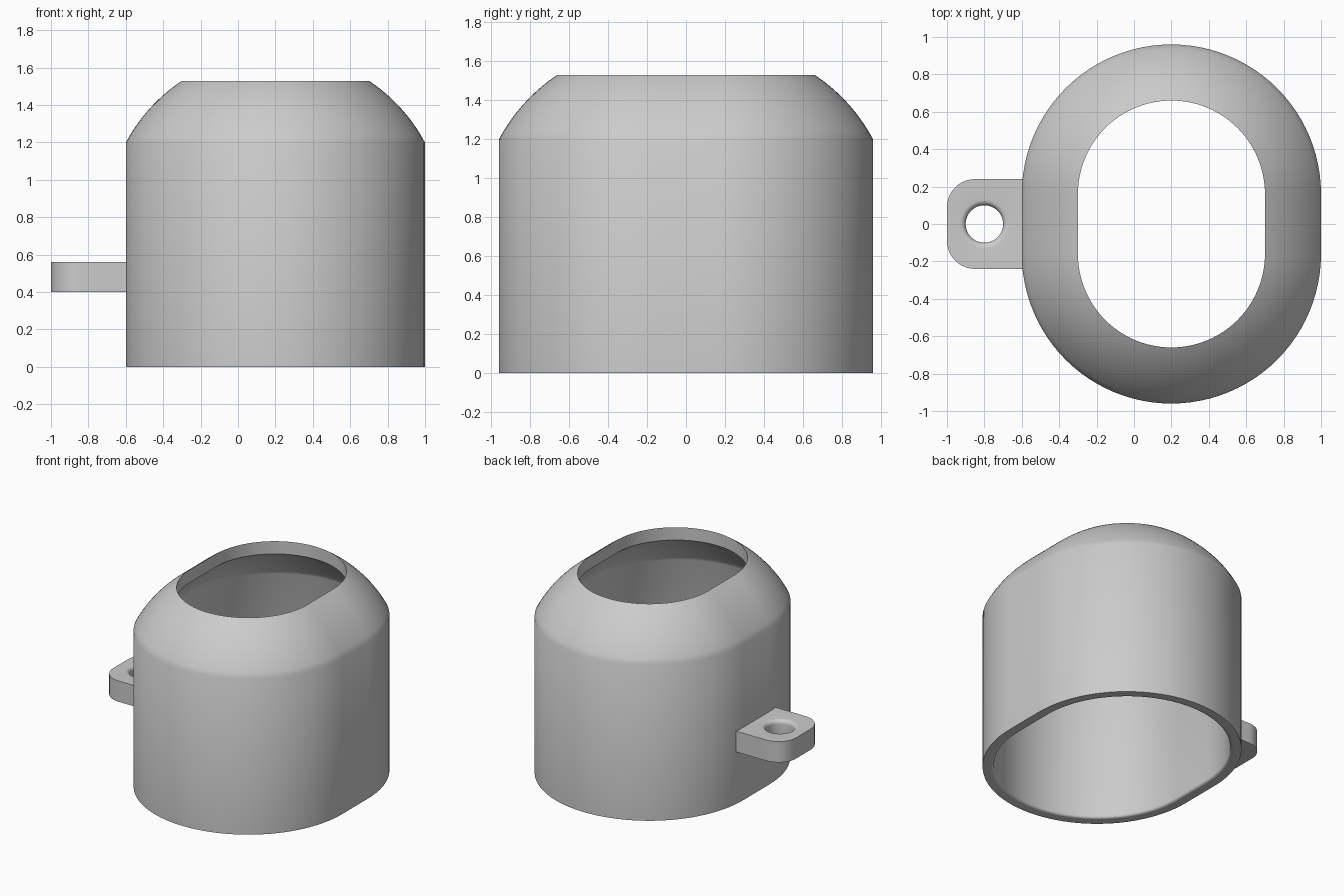
import bpy, bmesh
from math import sin, cos, pi, sqrt, radians
from mathutils import Vector

cube = bpy.data.objects.get("Cube")
if cube:
    bpy.data.objects.remove(cube, do_unlink=True)

grey = bpy.data.materials.new("plain grey")
grey.use_nodes = True
COLOUR = (0.6, 0.6, 0.6, 1)
grey.diffuse_color = COLOUR
grey.node_tree.nodes["Principled BSDF"].inputs["Base Color"].default_value = COLOUR


def loft(name, rings):
    """Join equal-length rings into one closed tube-like solid."""
    bm = bmesh.new()
    loops = [[bm.verts.new(p) for p in ring] for ring in rings]
    for a, b in zip(loops, loops[1:] + loops[:1]):
        for i in range(len(a)):
            j = (i + 1) % len(a)
            bm.faces.new((a[i], a[j], b[j], b[i]))
    bmesh.ops.recalc_face_normals(bm, faces=bm.faces)
    mesh = bpy.data.meshes.new(name)
    bm.to_mesh(mesh)
    bm.free()
    mesh.materials.append(grey)
    obj = bpy.data.objects.new(name, mesh)
    bpy.context.collection.objects.link(obj)
    bpy.ops.object.select_all(action='DESELECT')
    obj.select_set(True)
    bpy.context.view_layer.objects.active = obj
    bpy.ops.object.shade_smooth_by_angle(angle=radians(35))
    return obj


def lerp(a, b, n):
    return [a + (b - a) * i / n for i in range(n + 1)]


# Housing: a wall and dome profile carried round a stadium outline
CENTRE_X, HALF_STRAIGHT, DOME_Z = 0.2, 0.16, 0.774


def stadium(r, z, n=48):
    ring = []
    for side, start in ((1, 0), (-1, pi)):
        for a in lerp(start, start + pi, n):
            ring.append((CENTRE_X + r * cos(a), side * HALF_STRAIGHT + r * sin(a), z))
    return ring


def dome(radius, r_from, r_to):
    return [(r, DOME_Z + sqrt(radius ** 2 - r ** 2)) for r in lerp(r_from, r_to, 14)]


rim_fillet = [(0.74 - 0.02 * sin(a), 0.02 - 0.02 * cos(a)) for a in lerp(pi / 2, 0, 4)]
profile = [(0.8, 0)] + dome(0.906, 0.8, 0.5) + dome(0.826, 0.5, 0.72) + rim_fillet
loft("housing", [stadium(r, z) for r, z in profile])

# Mounting lug: rounded plate with a soft-edged round hole
LEFT, RIGHT, HALF_W, CORNER = -1.0, -0.56, 0.24, 0.15
BOTTOM, TOP, HOLE_R, FILLET = 0.4, 0.56, 0.1, 0.03
hole = Vector((-0.8, 0))

half = [(RIGHT, y) for y in lerp(0, HALF_W, 6)]
half += [(x, HALF_W) for x in lerp(RIGHT, LEFT + CORNER, 8)[1:-1]]
half += [(LEFT + CORNER + CORNER * cos(a), HALF_W - CORNER + CORNER * sin(a))
         for a in lerp(pi / 2, pi, 12)]
half += [(LEFT, y) for y in lerp(HALF_W - CORNER, 0, 4)[1:]]
outline = [Vector(p) for p in half + [(x, -y) for x, y in half[-2:0:-1]]]


def hole_ring(r, z):
    return [(*(hole + (p - hole).normalized() * r), z) for p in outline]


lower = [(HOLE_R + FILLET * (1 - sin(a)), BOTTOM + FILLET * (1 - cos(a)))
         for a in lerp(0, pi / 2, 6)]
upper = [(r, BOTTOM + TOP - z) for r, z in reversed(lower)]
rings = [[(*p, z) for p in outline] for z in (TOP, BOTTOM)]
loft("mounting_lug", rings + [hole_ring(r, z) for r, z in lower + upper])
